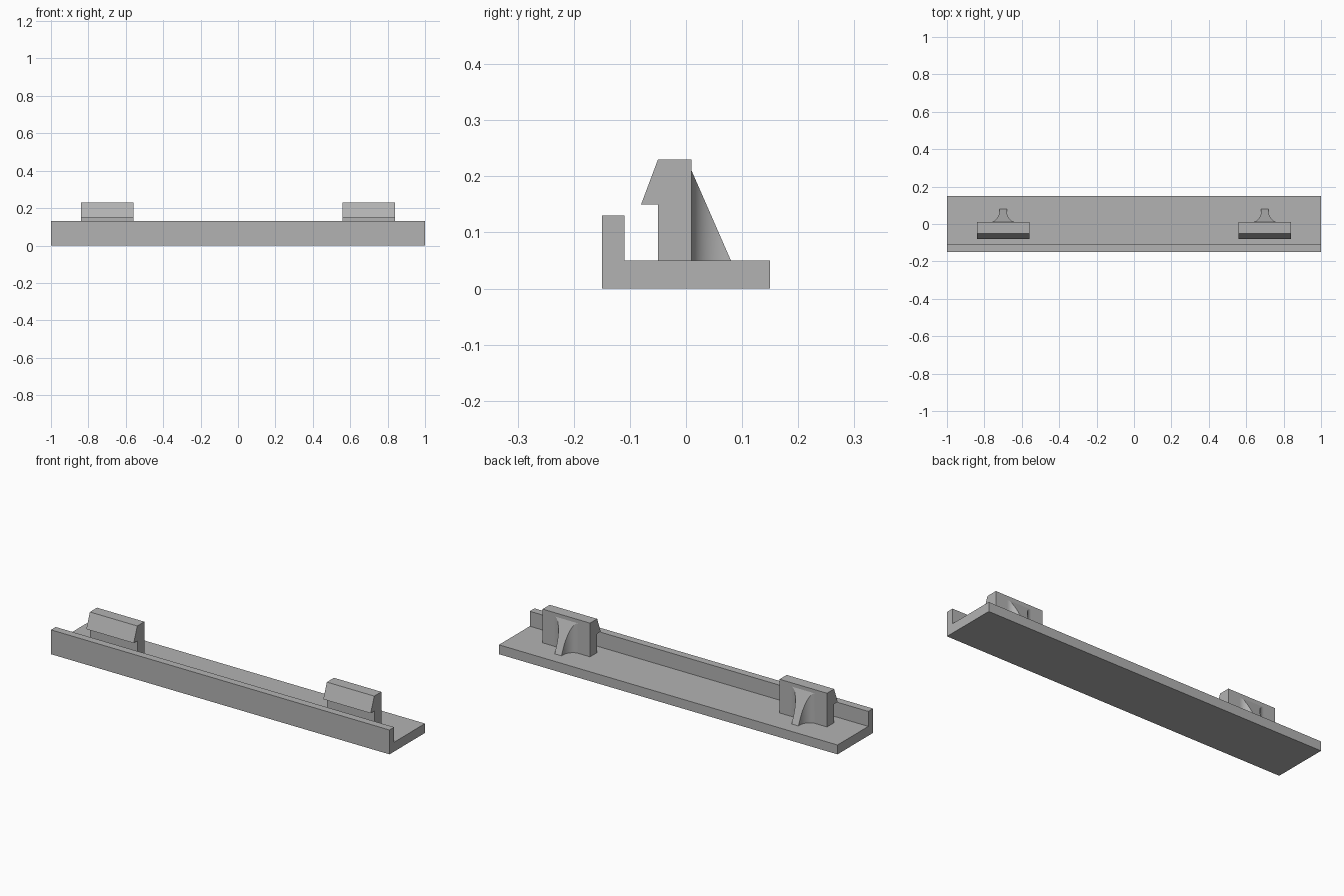
import bpy, bmesh, math
from mathutils import Vector

cube = bpy.data.objects.get("Cube")
if cube:
    bpy.data.objects.remove(cube, do_unlink=True)

grey = bpy.data.materials.new("matte_grey")
grey.use_nodes = True
colour = (0.45, 0.45, 0.45, 1)
grey.diffuse_color = colour
grey.node_tree.nodes["Principled BSDF"].inputs["Base Color"].default_value = colour


def prism(name, points, offset, cut=None):
    """Extrude an outline by a vector; optionally slice off one side of a plane."""
    bm = bmesh.new()
    face = bm.faces.new([bm.verts.new(p) for p in points])
    extruded = bmesh.ops.extrude_face_region(bm, geom=[face], use_keep_orig=True)
    moved = [v for v in extruded["geom"] if isinstance(v, bmesh.types.BMVert)]
    bmesh.ops.translate(bm, verts=moved, vec=offset)
    if cut:
        bmesh.ops.bisect_plane(bm, geom=bm.verts[:] + bm.edges[:] + bm.faces[:],
                               dist=1e-5, plane_co=cut[0], plane_no=cut[1],
                               clear_outer=True)
        rim = [e for e in bm.edges if e.is_boundary]
        bmesh.ops.holes_fill(bm, edges=rim, sides=0)
    bmesh.ops.recalc_face_normals(bm, faces=bm.faces[:])
    mesh = bpy.data.meshes.new(name)
    bm.to_mesh(mesh)
    bm.free()
    mesh.materials.append(grey)
    obj = bpy.data.objects.new(name, mesh)
    bpy.context.collection.objects.link(obj)
    return obj


def side_profile(name, profile, x, width):
    """Extrude a (y, z) profile along x, centred on x."""
    return prism(name, [(x - width / 2, y, z) for y, z in profile], (width, 0, 0))


# Base rail: flat plate with a raised lip along the front
side_profile("base_rail", [(-0.15, 0), (0.15, 0), (0.15, 0.05), (-0.11, 0.05),
                           (-0.11, 0.13), (-0.15, 0.13)], 0, 2)

FLOOR, BACK, TIP = 0.05, 0.01, 0.08
HALF, FLARE_X, FLARE_Y, STEPS = 0.02, 0.05, 0.06, 16

for side, x in (("left", 0.70), ("right", -0.70)):
    # Upright clip with a forward hook
    side_profile(side + "_clip", [(-0.05, FLOOR), (BACK, FLOOR), (BACK, 0.23),
                                  (-0.05, 0.23), (-0.08, 0.15), (-0.05, 0.15)], x, 0.28)

    # Flared rib behind the clip, sliced to a slope
    flare = []
    for i in range(STEPS + 1):
        a = math.pi / 2 * i / STEPS
        flare.append((HALF + FLARE_X * (1 - math.sin(a)),
                      BACK + FLARE_Y * (1 - math.cos(a))))
    half = flare + [(HALF, TIP)]
    outline = [(x + dx, y, FLOOR) for dx, y in half]
    outline += [(x - dx, y, FLOOR) for dx, y in reversed(half)]
    rib = prism(side + "_rib", outline, (0, 0, 0.18),
                cut=(Vector((x, TIP, FLOOR)), Vector((0, 0.16, TIP - BACK))))
    bpy.ops.object.select_all(action="DESELECT")
    rib.select_set(True)
    bpy.context.view_layer.objects.active = rib
    bpy.ops.object.shade_smooth_by_angle(angle=math.radians(15))
